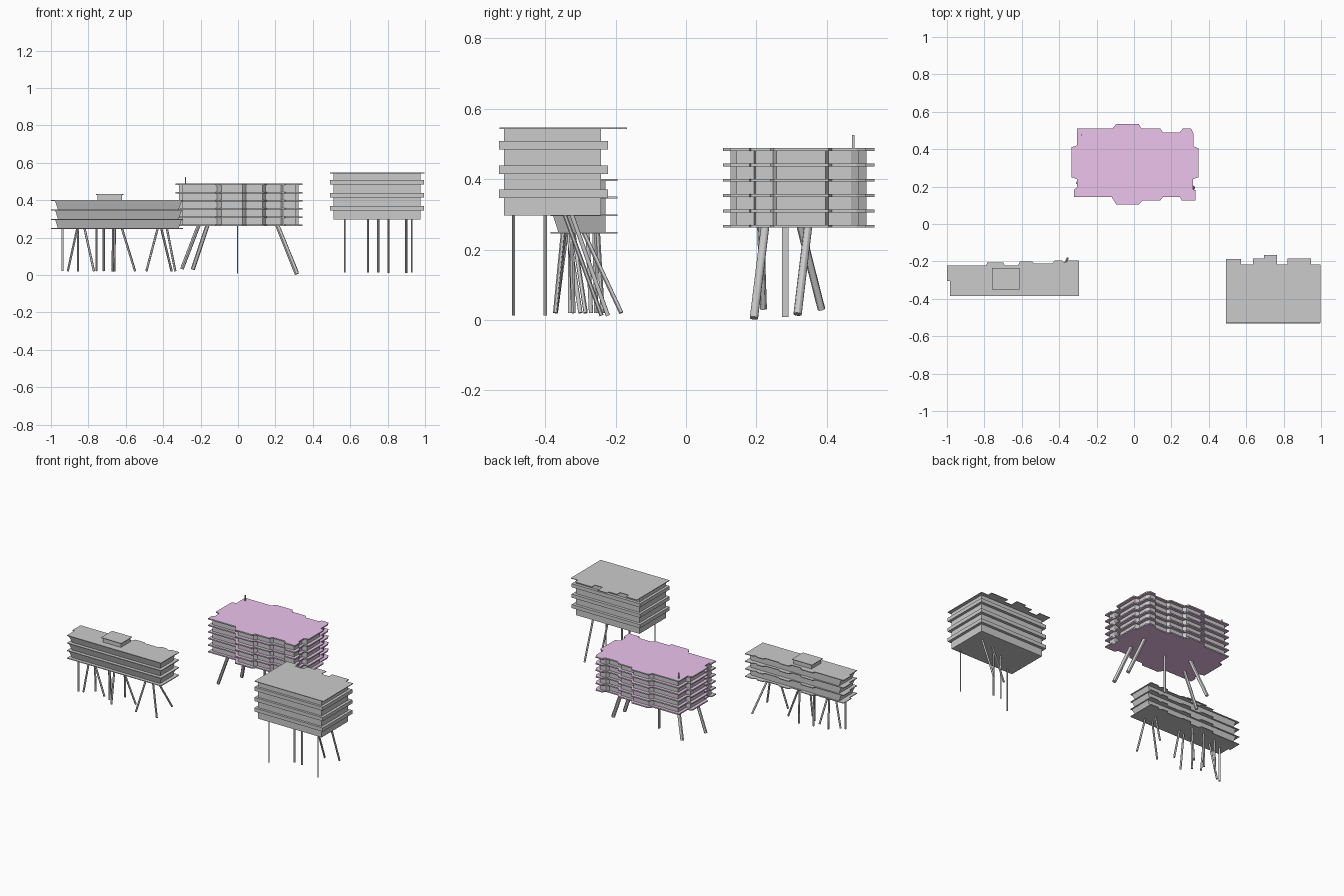
import bpy, bmesh
from mathutils import Vector

if "Cube" in bpy.data.objects:
    bpy.data.objects.remove(bpy.data.objects["Cube"])

pink = bpy.data.materials.new("pink_floor")
pink.diffuse_color = (0.85, 0.55, 0.85, 1)
pink.use_nodes = True
pink.node_tree.nodes["Principled BSDF"].inputs["Base Color"].default_value = pink.diffuse_color


def finish(bm, name):
    bmesh.ops.recalc_face_normals(bm, faces=bm.faces)
    me = bpy.data.meshes.new(name)
    bm.to_mesh(me)
    bm.free()
    ob = bpy.data.objects.new(name, me)
    bpy.context.collection.objects.link(ob)
    return ob


def prism(name, outline, z0, z1, caps=None):
    """Extrude a plan outline from z0 to z1, optionally colouring its flat caps."""
    bm = bmesh.new()
    face = bm.faces.new([bm.verts.new((x, y, z0)) for x, y in outline])
    ext = bmesh.ops.extrude_face_region(bm, geom=[face], use_keep_orig=True)
    for v in ext["geom"]:
        if isinstance(v, bmesh.types.BMVert):
            v.co.z = z1
    ob = finish(bm, name)
    if caps:
        ob.data.materials.append(None)
        ob.data.materials.append(caps)
        for p in ob.data.polygons:
            p.material_index = 1 if abs(p.normal.z) > 0.5 else 0
    return ob


def rect(x0, x1, y0, y1):
    return [(x0, y0), (x1, y0), (x1, y1), (x0, y1)]


def flared(name, low, high, z0, z1):
    """Box whose bottom and top rectangles differ."""
    bm = bmesh.new()
    a = [bm.verts.new((x, y, z0)) for x, y in rect(*low)]
    b = [bm.verts.new((x, y, z1)) for x, y in rect(*high)]
    bm.faces.new(a)
    bm.faces.new(b)
    for i in range(4):
        j = (i + 1) % 4
        bm.faces.new((a[i], a[j], b[j], b[i]))
    return finish(bm, name)


def leg(name, top, foot, r):
    """Round leg between two points."""
    t, f = Vector(top), Vector(foot)
    d = t - f
    bpy.ops.mesh.primitive_cylinder_add(vertices=12, radius=r, depth=d.length,
                                        location=(t + f) / 2)
    ob = bpy.context.object
    ob.name = name
    ob.rotation_euler = d.to_track_quat('Z', 'Y').to_euler()
    bpy.ops.object.shade_smooth_by_angle()


# --- Long building on the left: thin floors, flared walls, balconies at the back
long_plan = [(-.985, -.385), (-.295, -.385), (-.295, -.195), (-.35, -.195),
             (-.37, -.207), (-.385, -.195), (-.425, -.195), (-.435, -.21),
             (-.535, -.21), (-.545, -.2), (-.61, -.2), (-.62, -.222),
             (-.69, -.222), (-.70, -.205), (-.785, -.205), (-.79, -.222),
             (-1, -.222), (-1, -.305), (-.985, -.305)]
for i in range(4):
    z = 0.247 + 0.05 * i
    prism(f"long_floor_{i}", long_plan, z - 0.002, z + 0.003)
    if i < 3:
        flared(f"long_wall_{i}", (-.962, -.318, -.362, -.229),
               (-.978, -.300, -.378, -.229), z, z + 0.05)
prism("long_roof_box", rect(-.75, -.62, -.342, -.243), 0.395, 0.43)
prism("long_roof_box_lid", rect(-.76, -.612, -.35, -.235), 0.428, 0.432)

long_legs = [((-.938, -.33), (-.938, -.33)), ((-.86, -.33), (-.91, -.32)),
             ((-.855, -.28), (-.855, -.27)), ((-.82, -.335), (-.77, -.30)),
             ((-.757, -.26), (-.757, -.255)), ((-.718, -.325), (-.718, -.32)),
             ((-.668, -.34), (-.67, -.37)), ((-.658, -.25), (-.662, -.237)),
             ((-.62, -.32), (-.55, -.285)), ((-.43, -.345), (-.49, -.37)),
             ((-.41, -.29), (-.355, -.184)), ((-.38, -.35), (-.335, -.372))]
for i, (t, f) in enumerate(long_legs):
    leg(f"long_leg_{i}", (*t, 0.247), (*f, 0.02), 0.006)

# --- Middle building: six notched pink floors with recessed walls
mid_plan = [(-.32, .145), (-.12, .145), (-.095, .105), (.025, .105),
            (.045, .125), (.14, .125), (.155, .145), (.245, .145),
            (.255, .125), (.33, .125), (.33, .18), (.315, .185),
            (.315, .24), (.345, .25), (.345, .405), (.318, .415),
            (.318, .485), (.305, .51), (.26, .51), (.245, .49),
            (.155, .49), (.14, .51), (.04, .51), (.025, .535),
            (-.095, .535), (-.115, .51), (-.305, .51), (-.305, .42),
            (-.335, .41), (-.335, .25), (-.305, .24), (-.305, .195),
            (-.32, .185)]
cx, cy = 0.008, 0.317
wall_plan = [(cx + (x - cx) * 0.94, cy + (y - cy) * 0.9) for x, y in mid_plan]
for i in range(6):
    z = 0.262 + 0.0436 * i
    prism(f"middle_floor_{i}", mid_plan, z, z + 0.008, pink)
    if i < 5:
        prism(f"middle_wall_{i}", wall_plan, z + 0.007, z + 0.0446)
prism("middle_roof_mast", rect(-.284, -.278, .472, .479), 0.485, 0.525)

mid_legs = [((.21, .225, .266), (.315, .193, .005), .012),
            ((.21, .347, .266), (.312, .317, .016), .012),
            ((-.21, .212, .266), (-.30, .22, .032), .01),
            ((-.163, .325, .266), (-.242, .385, .03), .011)]
for i, (t, f, r) in enumerate(mid_legs):
    leg(f"middle_leg_{i}", t, f, r)
prism("middle_support_blade", rect(-.005, .001, .273, .291), 0.008, 0.264)

# --- Tall building on the right: plain block, three bands, notched thin roof
prism("tall_block", rect(.51, .976, -.517, -.241), 0.297, 0.545)
for i in range(3):
    z = 0.346 + 0.069 * i
    prism(f"tall_band_{i}", rect(.493, .994, -.532, -.222), z, z + 0.024)
tall_roof = [(.492, -.53), (.997, -.53), (.997, -.217), (.945, -.217),
             (.945, -.185), (.82, -.185), (.82, -.217), (.765, -.217),
             (.765, -.167), (.695, -.167), (.695, -.185), (.635, -.185),
             (.635, -.217), (.572, -.217), (.572, -.188), (.492, -.188)]
prism("tall_roof", tall_roof, 0.543, 0.547)

tall_legs = [((.57, -.49), (.57, -.49), .004), ((.93, -.49), (.93, -.49), .004),
             ((.695, -.40), (.695, -.40), .0055), ((.75, -.40), (.75, -.40), .0055),
             ((.805, -.345), (.805, -.24), .006), ((.90, -.325), (.90, -.222), .006)]
for i, (t, f, r) in enumerate(tall_legs):
    leg(f"tall_leg_{i}", (*t, 0.3), (*f, 0.012), r)
